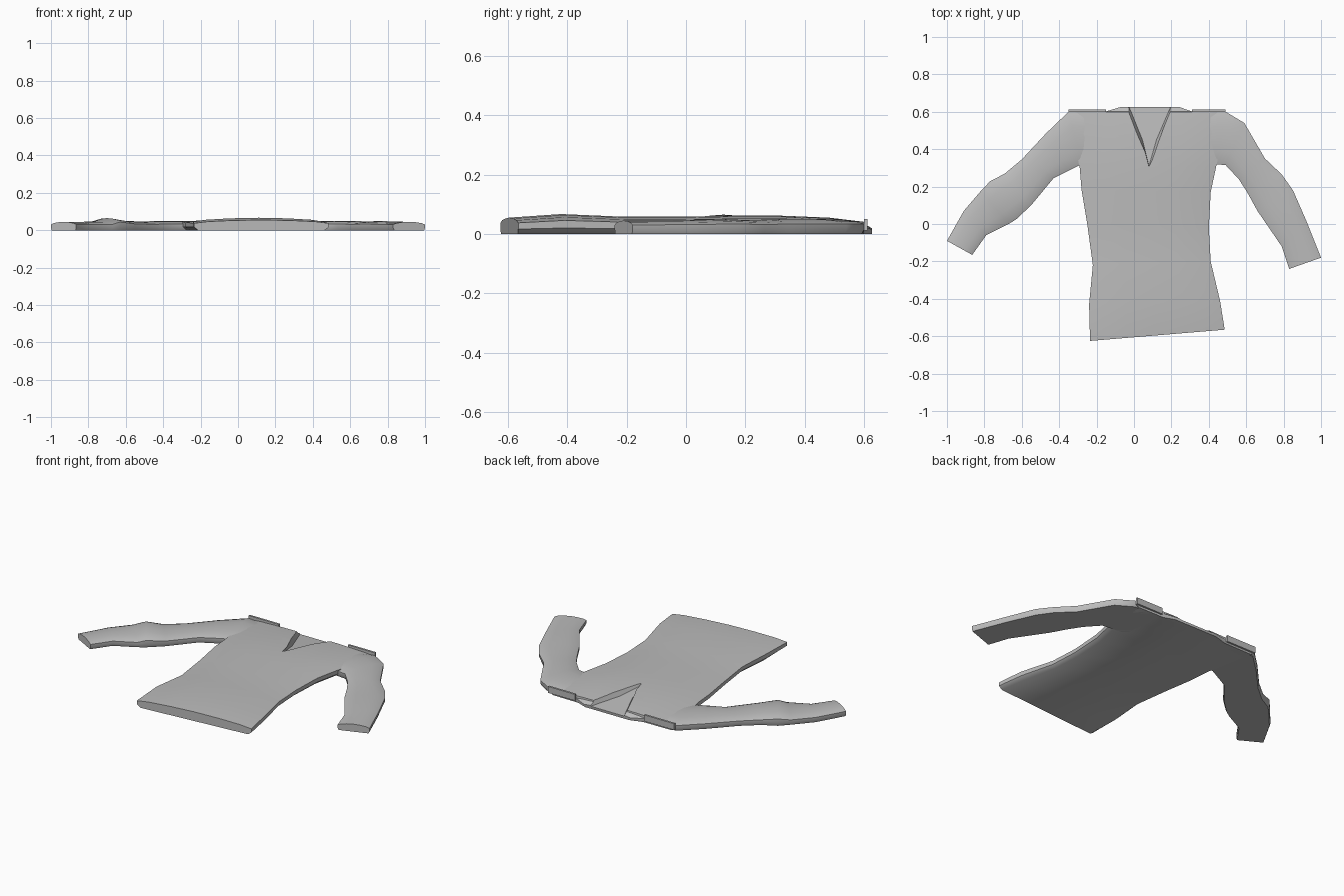
import bpy, bmesh

cube = bpy.data.objects.get("Cube")
if cube:
    bpy.data.objects.remove(cube, do_unlink=True)

COLOR = (0.5, 0.5, 0.5, 1)
cloth = bpy.data.materials.new("grey_cloth")
cloth.use_nodes = True
cloth.diffuse_color = COLOR
cloth.node_tree.nodes["Principled BSDF"].inputs["Base Color"].default_value = COLOR

# Cross-section: fraction across the width, fraction of the height
SECTION = [(0.03, 0), (0, 0.3), (0, 0.68), (0.1, 0.84), (0.28, 0.95), (0.5, 1),
           (0.72, 0.95), (0.9, 0.84), (1, 0.68), (1, 0.3), (0.97, 0), (0.5, 0)]


def finish(name, bm):
    bmesh.ops.recalc_face_normals(bm, faces=bm.faces)
    mesh = bpy.data.meshes.new(name)
    bm.to_mesh(mesh)
    bm.free()
    obj = bpy.data.objects.new(name, mesh)
    bpy.context.collection.objects.link(obj)
    mesh.materials.append(cloth)
    return obj


def skin(name, rings):
    """Join rings of points into a closed solid."""
    bm = bmesh.new()
    loops = [[bm.verts.new(p) for p in ring] for ring in rings]
    n = len(loops[0])
    for a, b in zip(loops, loops[1:]):
        for i in range(n):
            j = (i + 1) % n
            bm.faces.new((a[i], a[j], b[j], b[i]))
    bm.faces.new(loops[0])
    bm.faces.new(loops[-1])
    return finish(name, bm)


def flat_tube(name, rows):
    """Each row: one edge x, y, the other edge x, y, and the height."""
    rings = [[(ax + (bx - ax) * t, ay + (by - ay) * t, h * k) for t, k in SECTION]
             for ax, ay, bx, by, h in rows]
    return skin(name, rings)


def smooth(obj):
    bpy.ops.object.select_all(action='DESELECT')
    bpy.context.view_layer.objects.active = obj
    obj.select_set(True)
    bpy.ops.object.shade_smooth_by_angle(angle=0.8)


# Torso, from hem to back collar
torso = flat_tube("torso", [
    (-.235, -.625, .485, -.565, .055), (-.24, -.43, .46, -.41, .067),
    (-.22, -.22, .41, -.2, .058), (-.25, 0, .4, -.02, .058),
    (-.28, .18, .41, .17, .062), (-.29, .3, .44, .31, .062),
    (-.33, .48, .48, .48, .056), (-.35, .6, .49, .6, .042),
    (-.15, .602, .31, .602, .036), (-.07, .626, .24, .626, .022)])

# Neck opening, a V with sloping walls and a rising floor
rim = [(-.075, .66, .1), (.005, .45, .1), (.08, .295, .1), (.16, .45, .1), (.245, .66, .1)]
floor = [(-.04, .66, .012), (.045, .45, .03), (.08, .31, .05), (.12, .45, .03), (.21, .66, .012)]
cutter = skin("neck_cutter", [floor, rim])
cutter.hide_render = True
cutter.hide_set(True)
cut = torso.modifiers.new("neck_opening", 'BOOLEAN')
cut.operation = 'DIFFERENCE'
cut.solver = 'EXACT'
cut.object = cutter
bpy.context.view_layer.objects.active = torso
bpy.ops.object.modifier_apply(modifier=cut.name)
bpy.data.objects.remove(cutter, do_unlink=True)

# Sleeves, from cuff to shoulder
right_sleeve = flat_tube("right_sleeve", [
    (-1, -.09, -.865, -.165, .045), (-.91, .07, -.79, -.06, .045),
    (-.82, .175, -.67, 0, .047), (-.77, .228, -.63, .025, .065),
    (-.69, .27, -.55, .1, .05), (-.6, .345, -.43, .245, .047),
    (-.47, .485, -.35, .285, .05), (-.35, .6, -.28, .32, .05),
    (-.2, .59, -.2, .33, .04)])
left_sleeve = flat_tube("left_sleeve", [
    (1, -.18, .83, -.24, .045), (.92, .02, .79, -.12, .046),
    (.85, .18, .66, .07, .05), (.79, .265, .605, .17, .046),
    (.7, .35, .56, .24, .05), (.59, .54, .49, .315, .05),
    (.49, .6, .43, .32, .05), (.32, .59, .34, .33, .04)])
for part in (torso, right_sleeve, left_sleeve):
    smooth(part)

# Shoulder tabs standing at the shoulder seams
for name, x0, x1 in (("right_shoulder_tab", -.35, -.15), ("left_shoulder_tab", .31, .49)):
    skin(name, [[(x, y, z) for y, z in ((.6, .012), (.612, .012), (.612, .05), (.6, .05))]
                for x in (x0, x1)])
